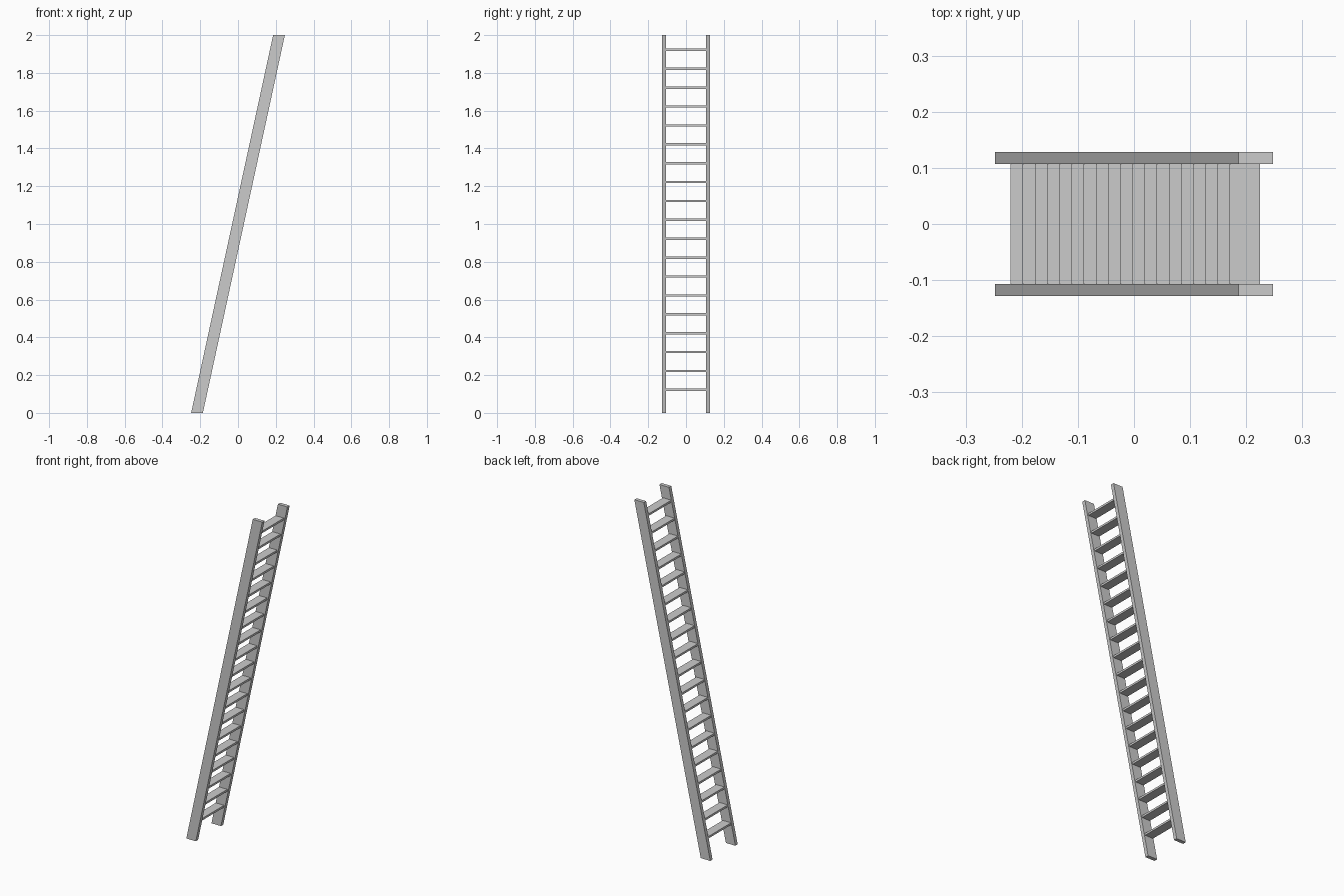
import bpy
import bmesh

cube = bpy.data.objects.get("Cube")
if cube:
    bpy.data.objects.remove(cube, do_unlink=True)

grey = bpy.data.materials.new("light_grey")
grey.use_nodes = True
colour = (0.6, 0.6, 0.6, 1)
grey.diffuse_color = colour
grey.node_tree.nodes["Principled BSDF"].inputs["Base Color"].default_value = colour

HEIGHT = 2.0
LEAN = 0.217      # sideways run per unit of height
INNER, OUTER = 0.1065, 0.128


def prism(name, profile, y0, y1):
    """Extrude an (x, z) profile from y0 to y1."""
    bm = bmesh.new()
    face = bm.faces.new([bm.verts.new((x, y0, z)) for x, z in profile])
    side = bmesh.ops.extrude_face_region(bm, geom=[face])["geom"]
    verts = [v for v in side if isinstance(v, bmesh.types.BMVert)]
    bmesh.ops.translate(bm, verts=verts, vec=(0, y1 - y0, 0))
    bmesh.ops.recalc_face_normals(bm, faces=bm.faces)
    mesh = bpy.data.meshes.new(name)
    bm.to_mesh(mesh)
    bm.free()
    mesh.materials.append(grey)
    obj = bpy.data.objects.new(name, mesh)
    bpy.context.collection.objects.link(obj)
    return obj


# Leaning side rails, cut level at floor and top
run = LEAN * HEIGHT
rail = [(-0.248, 0), (-0.186, 0), (-0.186 + run, HEIGHT), (-0.248 + run, HEIGHT)]
prism("front_rail", rail, -OUTER, -INNER)
prism("back_rail", rail, INNER, OUTER)

# Flat level treads between the rails
for i in range(19):
    z = 0.122 + 0.1 * i
    x = -0.193 + 0.1 * LEAN * i
    w, t = 0.027, 0.006
    prism(f"tread_{i + 1}", [(x - w, z - t), (x + w, z - t), (x + w, z + t), (x - w, z + t)],
          -INNER, INNER)
